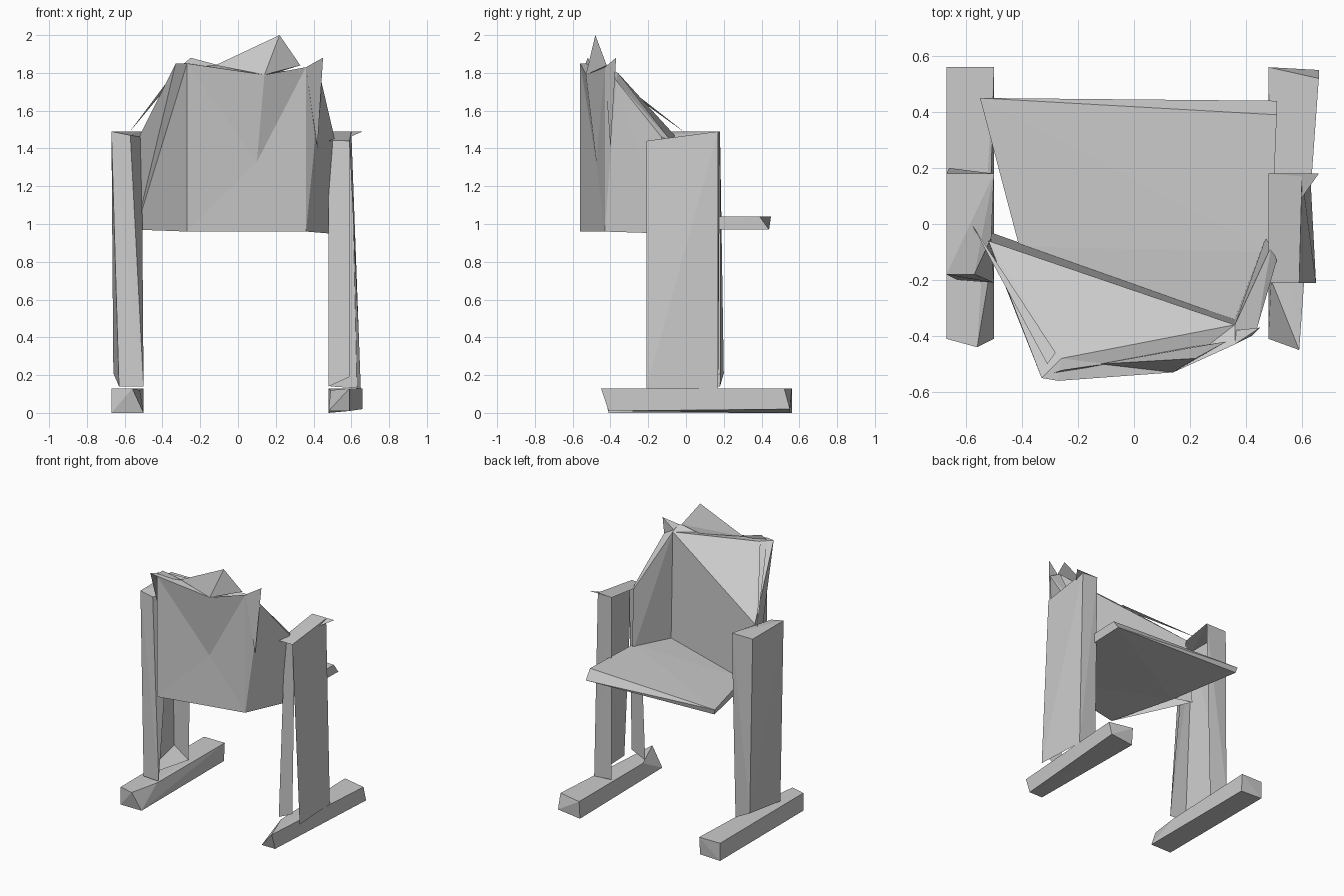
import bpy
import bmesh
from mathutils import Vector

default_cube = bpy.data.objects.get("Cube")
if default_cube:
    bpy.data.objects.remove(default_cube, do_unlink=True)

grey = bpy.data.materials.new("plain grey")
grey.use_nodes = True
grey.diffuse_color = (0.6, 0.6, 0.6, 1)
grey.node_tree.nodes["Principled BSDF"].inputs["Base Color"].default_value = grey.diffuse_color

LEFT, RIGHT = Vector((1, 0, 0)), Vector((-1, 0, 0))
FRONT, DOWN = Vector((0, -1, 0)), Vector((0, 0, -1))


def finish(name, builder):
    """Turn a bmesh into a flat shaded grey object."""
    mesh = bpy.data.meshes.new(name)
    builder.to_mesh(mesh)
    builder.free()
    mesh.materials.append(grey)
    part = bpy.data.objects.new(name, mesh)
    bpy.context.collection.objects.link(part)


def faceted_block(name, corners, open_sides=()):
    """Low-poly solid spanned by corner points, left open toward some directions."""
    builder = bmesh.new()
    for corner in corners:
        builder.verts.new(corner)
    result = bmesh.ops.convex_hull(builder, input=builder.verts)
    unused = {v for v in result["geom_interior"] if isinstance(v, bmesh.types.BMVert)}
    bmesh.ops.delete(builder, geom=list(unused), context="VERTS")
    bmesh.ops.recalc_face_normals(builder, faces=builder.faces)
    removed = [f for f in builder.faces if any(f.normal.dot(side) > 0.95 for side in open_sides)]
    bmesh.ops.delete(builder, geom=removed, context="FACES")
    finish(name, builder)


def panels(name, *faces):
    """Flat sheets welded along their shared corners."""
    builder = bmesh.new()
    for corners in faces:
        builder.faces.new([builder.verts.new(corner) for corner in corners])
    bmesh.ops.remove_doubles(builder, verts=builder.verts, dist=0.001)
    finish(name, builder)


# Seat slab with a sloping rear edge
seat_edge = (-.41, -.08, .97)
faceted_block("seat", [
    (-.55, .45, 1.04), (.51, .39, 1.04), (.49, -.1, 1.04), (.36, -.4, 1.02), (-.41, -.08, 1.03),
    (-.54, .44, 1.0), (.51, .44, .97), (.49, -.1, .97), (.36, -.4, .97), seat_edge,
])

# Shared backrest corners
low_right, low_left = (-.27, -.56, .96), (.36, -.43, .96)
top_right, top_left = (-.27, -.56, 1.85), (.36, -.43, 1.83)
top_dip, dent = (.14, -.53, 1.79), (.1, -.475, 1.33)
wing_top, inner_top = (-.33, -.55, 1.85), (-.26, -.48, 1.85)
arm_top, arm_foot = (-.52, -.06, 1.47), (-.54, -.02, .97)
lining_top, lining_foot = (.36, -.36, 1.8), (.36, -.34, .98)

# Backrest: dented outer face, right wing, inner lining, rim and underside
outline = [low_right, low_left, top_left, top_dip, top_right]
panels("backrest_outer", *[
    (start, end, dent) for start, end in zip(outline, outline[1:] + outline[:1])
])
panels("right_wing",
       (arm_foot, low_right, top_right), (arm_foot, top_right, wing_top),
       (arm_foot, wing_top, arm_top))
panels("backrest_lining",
       (lining_top, arm_top, inner_top), (lining_foot, arm_foot, arm_top, lining_top))
panels("backrest_rim",
       (top_right, top_dip, inner_top), (top_dip, lining_top, inner_top),
       (top_dip, top_left, lining_top), (wing_top, top_right, inner_top),
       (wing_top, inner_top, arm_top))
panels("backrest_underside", (low_right, seat_edge, lining_foot, low_left))

# Left wing
faceted_block("left_wing", [
    low_left, top_left, lining_top, lining_foot,
    (.44, -.37, 1.76), (.51, -.13, 1.46), (.49, -.08, 1.44), (.48, -.12, .95), (.47, -.05, 1.0),
])

# Pointed flaps along the top rim
faceted_block("tall_crest", [
    (-.12, -.5, 1.84), (.22, -.48, 2.0), (.33, -.42, 1.84), top_dip, (.2, -.44, 1.8),
])
panels("small_crest", [(-.31, -.54, 1.83), (-.1, -.5, 1.84), (-.25, -.52, 1.88)])
faceted_block("corner_crest", [
    top_left, (.45, -.37, 1.88), (.42, -.4, 1.4), (.36, -.38, 1.8),
])

# Thin strut from the rim down to the arm
panels("arm_strut", [(-.31, -.5, 1.84), (-.28, -.46, 1.84), (-.58, 0, 1.48)])

# Right-hand post, open on its inner side
faceted_block("right_post", [
    (-.67, -.18, 1.49), (-.51, -.05, 1.46), (-.67, .18, 1.49), (-.5, .18, 1.49),
    (-.57, -.18, 1.47), (-.63, -.2, .14), (-.5, -.21, .14), (-.66, .2, .21), (-.53, .18, .14),
], [LEFT, DOWN])

# Left-hand post, leaning outward, with a separate front board and a top flap
faceted_block("left_post", [
    (.48, -.21, 1.44), (.59, -.21, 1.44), (.48, .18, 1.49), (.6, .17, 1.49),
    (.48, -.21, .14), (.65, -.21, .13), (.49, .17, .14), (.63, .17, .13),
], [RIGHT, FRONT, DOWN])
panels("left_post_front", [(.48, -.21, .14), (.59, -.21, .19), (.59, -.18, 1.44), (.48, -.14, 1.44)])
panels("left_post_flap", [(.48, .18, 1.49), (.59, .08, 1.46), (.66, .18, 1.49)])

# Runner feet, each with a ridge running diagonally along the top
faceted_block("right_foot", [
    (-.67, -.41, 0), (-.5, -.41, 0), (-.67, -.41, .13), (-.56, -.44, .13), (-.52, -.2, .12),
    (-.67, .56, 0), (-.5, .55, 0), (-.67, .56, .13), (-.5, .56, .13),
])
faceted_block("left_foot", [
    (.48, -.41, .01), (.59, -.41, .01), (.59, -.45, .13), (.49, -.2, .12),
    (.48, .55, 0), (.66, .55, .02), (.48, .56, .13), (.66, .52, .13),
])
